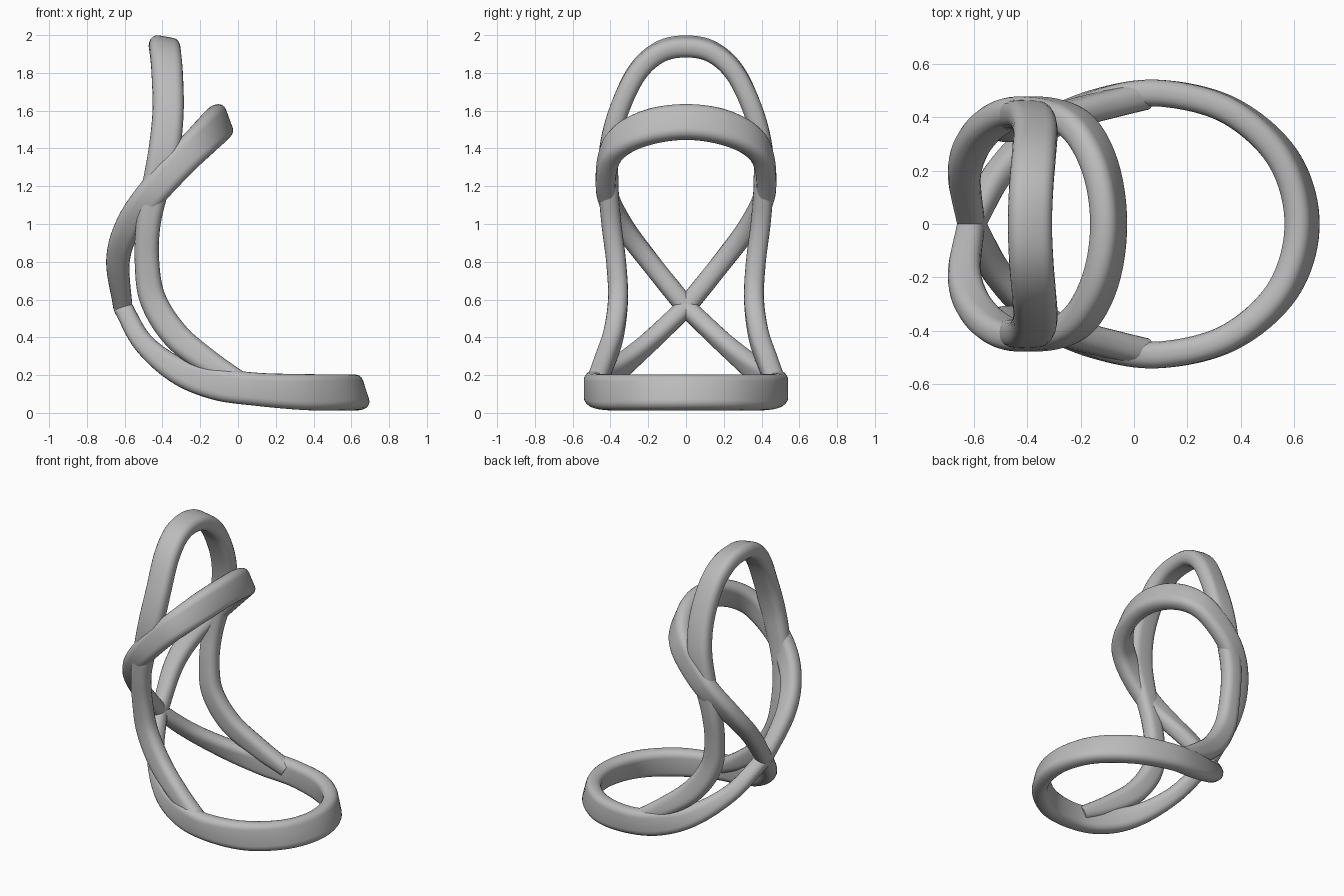
import bpy, bmesh, math
from mathutils import Vector

cube = bpy.data.objects.get("Cube")
if cube:
    bpy.data.objects.remove(cube, do_unlink=True)

grey = bpy.data.materials.new("soft_grey")
grey.use_nodes = True
grey.diffuse_color = (0.5, 0.5, 0.5, 1)
grey.node_tree.nodes["Principled BSDF"].inputs["Base Color"].default_value = grey.diffuse_color

STEPS = 10          # samples between stations
CORNER_STEPS = 5    # samples per rounded corner


def catmull(a, b, c, d, t):
    """Smooth interpolation between stations b and c."""
    return [0.5 * (2 * q + (r - p) * t + (2 * p - 5 * q + 4 * r - s) * t * t
                   + (3 * q - p - 3 * r + s) * t ** 3)
            for p, q, r, s in zip(a, b, c, d)]


def rounded_section(width, thickness):
    """Outline of a rounded rectangle, long side first."""
    radius = 0.42 * min(width, thickness)
    outline = []
    for corner, (sx, sy) in enumerate([(1, 1), (-1, 1), (-1, -1), (1, -1)]):
        for i in range(CORNER_STEPS):
            angle = math.pi / 2 * (corner + i / (CORNER_STEPS - 1))
            outline.append((sx * (width / 2 - radius) + radius * math.cos(angle),
                            sy * (thickness / 2 - radius) + radius * math.sin(angle)))
    return outline


def mirrored(station):
    x, y, z, width, tilt = station
    return (x, -y, z, width, tilt)


def band(name, half, thickness):
    """Sweep a strip along half a path and its mirror image.
    Stations: x, y, z, strip width, tilt of the wide side in the xz plane.
    The first station lies on the middle plane."""
    path = [mirrored(s) for s in reversed(half[1:])] + list(half)
    first = [2 * a - b for a, b in zip(path[0], path[1])]
    last = [2 * a - b for a, b in zip(path[-1], path[-2])]
    padded = [first] + path + [last]
    samples = [catmull(*padded[i:i + 4], k / STEPS)
               for i in range(len(path) - 1) for k in range(STEPS)]
    samples.append(path[-1])
    points = [Vector(s[:3]) for s in samples]

    bm = bmesh.new()
    rings = []
    for i, s in enumerate(samples):
        tangent = (points[min(i + 1, len(points) - 1)] - points[max(i - 1, 0)]).normalized()
        tilt = math.radians(s[4])
        wide = Vector((math.cos(tilt), 0, math.sin(tilt)))
        wide = (wide - tangent * wide.dot(tangent)).normalized()
        thin = tangent.cross(wide)
        rings.append([bm.verts.new(points[i] + wide * u + thin * v)
                      for u, v in rounded_section(s[3], thickness)])
    for a, b in zip(rings, rings[1:]):
        for j in range(len(a)):
            k = (j + 1) % len(a)
            bm.faces.new((a[j], a[k], b[k], b[j]))
    bm.faces.new(rings[0])
    bm.faces.new(rings[-1])
    bmesh.ops.recalc_face_normals(bm, faces=bm.faces)
    mesh = bpy.data.meshes.new(name)
    bm.to_mesh(mesh)
    bm.free()
    mesh.materials.append(grey)
    obj = bpy.data.objects.new(name, mesh)
    bpy.context.collection.objects.link(obj)
    bpy.ops.object.select_all(action="DESELECT")
    obj.select_set(True)
    bpy.context.view_layer.objects.active = obj
    bpy.ops.object.shade_smooth_by_angle(angle=math.radians(40))


# Shared point behind the legs where the seat and hoop strips meet
crossing = (-0.61, 0, 0.56, 0.1, 15)

# Seat ring, narrowing as it climbs to the crossing
band("seat_ring", [
    (0.63, 0, 0.108, 0.19, 108),
    (0.56, 0.245, 0.108, 0.19, 105),
    (0.36, 0.424, 0.11, 0.19, 98),
    (0.1, 0.49, 0.125, 0.175, 94),
    (-0.12, 0.46, 0.155, 0.17, 80),
    (-0.32, 0.37, 0.225, 0.14, 63),
    (-0.5, 0.2, 0.37, 0.11, 45),
    crossing], 0.1)

# Upper hoop, rising from the crossing and leaning forward
band("upper_hoop", [
    (-0.095, 0, 1.54, 0.19, 110),
    (-0.12, 0.19, 1.515, 0.19, 112),
    (-0.19, 0.34, 1.445, 0.18, 120),
    (-0.29, 0.41, 1.345, 0.17, 130),
    (-0.45, 0.42, 1.17, 0.16, 145),
    (-0.575, 0.34, 1.0, 0.14, 160),
    (-0.635, 0.2, 0.81, 0.125, 175),
    (-0.61, 0, 0.56, 0.1, 195)], 0.105)

# Tall back arch, its legs sweeping forward into the seat ring
band("back_arch", [
    (-0.39, 0, 1.94, 0.165, -10),
    (-0.385, 0.14, 1.91, 0.165, -9),
    (-0.375, 0.26, 1.8, 0.165, -6),
    (-0.37, 0.355, 1.6, 0.165, 0),
    (-0.39, 0.405, 1.4, 0.165, -8),
    (-0.435, 0.41, 1.2, 0.145, -12),
    (-0.475, 0.395, 1.0, 0.13, -5),
    (-0.482, 0.37, 0.8, 0.13, 2),
    (-0.45, 0.36, 0.6, 0.14, 22),
    (-0.33, 0.385, 0.41, 0.145, 45),
    (-0.15, 0.435, 0.265, 0.13, 52),
    (0.04, 0.48, 0.15, 0.1, 58)], 0.105)
